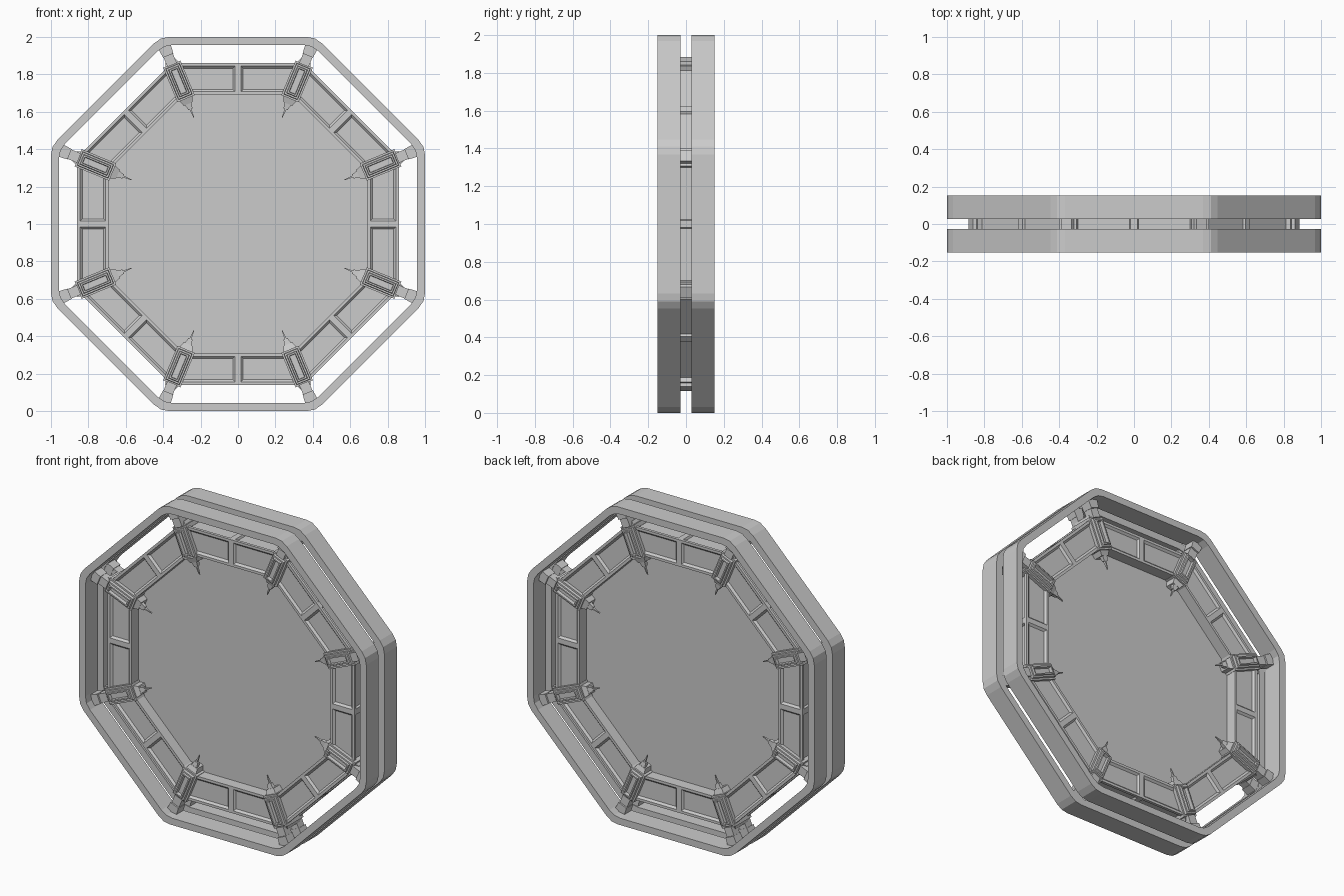
import bpy, bmesh
from math import sin, cos, tan, pi, radians

if "Cube" in bpy.data.objects:
    bpy.data.objects.remove(bpy.data.objects["Cube"])

CENTRE = (0, 0, 1)


def finish(bm, name, angle=0):
    bmesh.ops.recalc_face_normals(bm, faces=bm.faces)
    me = bpy.data.meshes.new(name)
    bm.to_mesh(me)
    bm.free()
    return place(me, name, angle)


def place(me, name, angle=0):
    ob = bpy.data.objects.new(name, me)
    ob.location = CENTRE
    ob.rotation_euler = (0, angle, 0)
    bpy.context.collection.objects.link(ob)
    return ob


def octagon(apothem, cut=0.0):
    """Octagon (x, z); corners get a two-segment bevel if cut > 0, else edge midpoints are added."""
    R = apothem / cos(pi / 8)
    c = [(R * cos(pi / 8 + k * pi / 4), R * sin(pi / 8 + k * pi / 4)) for k in range(8)]
    side, pts = 2 * apothem * tan(pi / 8), []
    for k in range(8):
        p, q, n = c[k], c[k - 1], c[(k + 1) % 8]
        if cut:
            f = cut / side
            a = [p[i] + (q[i] - p[i]) * f for i in (0, 1)]
            b = [p[i] + (n[i] - p[i]) * f for i in (0, 1)]
            pts += [a, [a[i] / 4 + p[i] / 2 + b[i] / 4 for i in (0, 1)], b]
        else:
            pts += [p, [(p[i] + n[i]) / 2 for i in (0, 1)]]
    return pts


def tube(outer, inner, y0, y1):
    """Ring with a rectangular section; returns bmesh and face lists per wall."""
    bm = bmesh.new()
    loops = [[bm.verts.new((x, y, z)) for x, z in pts]
             for pts, y in ((outer, y0), (outer, y1), (inner, y1), (inner, y0))]
    walls = []
    n = len(outer)
    for w in range(4):
        a, b = loops[w], loops[(w + 1) % 4]
        walls.append([bm.faces.new((a[i], a[(i + 1) % n], b[(i + 1) % n], b[i])) for i in range(n)])
    bmesh.ops.recalc_face_normals(bm, faces=bm.faces)
    return bm, walls          # outer, back, inner, front


def inset(bm, faces, thickness, depth=0.0):
    bmesh.ops.inset_individual(bm, faces=faces, thickness=thickness, depth=depth, use_even_offset=True)


def taper(bm, z0, w0, d0, z1, w1, d1, y=0.0):
    """Box along z, half-widths w in x and d in y at both ends."""
    s = ((-1, -1), (1, -1), (1, 1), (-1, 1))
    a = [bm.verts.new((i * w0, y + j * d0, z0)) for i, j in s]
    b = [bm.verts.new((i * w1, y + j * d1, z1)) for i, j in s]
    f = [bm.faces.new(a[::-1]), bm.faces.new(b)]
    f += [bm.faces.new((a[i], a[(i + 1) % 4], b[(i + 1) % 4], b[i])) for i in range(4)]
    return f                  # inner end, outer end, front, right, back, left


# Two outer rings
for name, y0, y1 in (("front_outer_ring", -0.152, -0.028), ("back_outer_ring", 0.028, 0.152)):
    bm, _ = tube(octagon(1.0, 0.045), octagon(0.957, 0.045), y0, y1)
    finish(bm, name)

# Inner frame with two recessed panels per side
bm, walls = tube(octagon(0.86), octagon(0.692), -0.07, 0.07)
panels = walls[1] + walls[3]
inset(bm, panels, 0.016)
inset(bm, panels, 0.012, -0.012)
inset(bm, walls[0], 0.018)
inset(bm, walls[0], 0.006, -0.012)
finish(bm, "inner_frame")

# Flat membrane filling the opening
bm = bmesh.new()
bm.faces.new([bm.verts.new((x, 0, z)) for x, z in octagon(0.70)])
finish(bm, "membrane")

# Corner clamp, built pointing up
bm = bmesh.new()
body = taper(bm, 0.725, 0.05, 0.08, 0.925, 0.05, 0.08)
bmesh.ops.recalc_face_normals(bm, faces=bm.faces)
faces = [body[2], body[4]]
for t, d in ((0.010, 0), (0.002, 0.016), (0.009, 0), (0.003, 0.01), (0.008, 0), (0.002, -0.022)):
    inset(bm, faces, t, d)
inset(bm, [body[3], body[5]], 0.025)
inset(bm, [body[3], body[5]], 0.004, -0.008)
taper(bm, 0.925, 0.036, 0.07, 0.945, 0.03, 0.06)
taper(bm, 0.725, 0.036, 0.07, 0.695, 0.026, 0.06)
clamp = finish(bm, "corner_clamp_1", pi / 8).data

# Struts from clamp to both rings
bm = bmesh.new()
for s in (-1, 1):
    taper(bm, 0.92, 0.027, 0.028, 0.985, 0.027, 0.028, s * 0.062)
    taper(bm, 0.975, 0.03, 0.034, 1.04, 0.036, 0.034, s * 0.066)
strut = finish(bm, "ring_struts_1", pi / 8).data

# Pairs of inward prongs
bm = bmesh.new()
for s in (-1, 1):
    taper(bm, 0.70, 0.020, 0.014, 0.665, 0.012, 0.009, s * 0.045)
    taper(bm, 0.665, 0.005, 0.008, 0.615, 0.002, 0.003, s * 0.045)
prong = finish(bm, "prongs_1", pi / 8).data

for k in range(1, 8):
    a = pi / 8 + k * pi / 4
    place(clamp, f"corner_clamp_{k + 1}", a)
    place(strut, f"ring_struts_{k + 1}", a)
    place(prong, f"prongs_{k + 1}", a)
